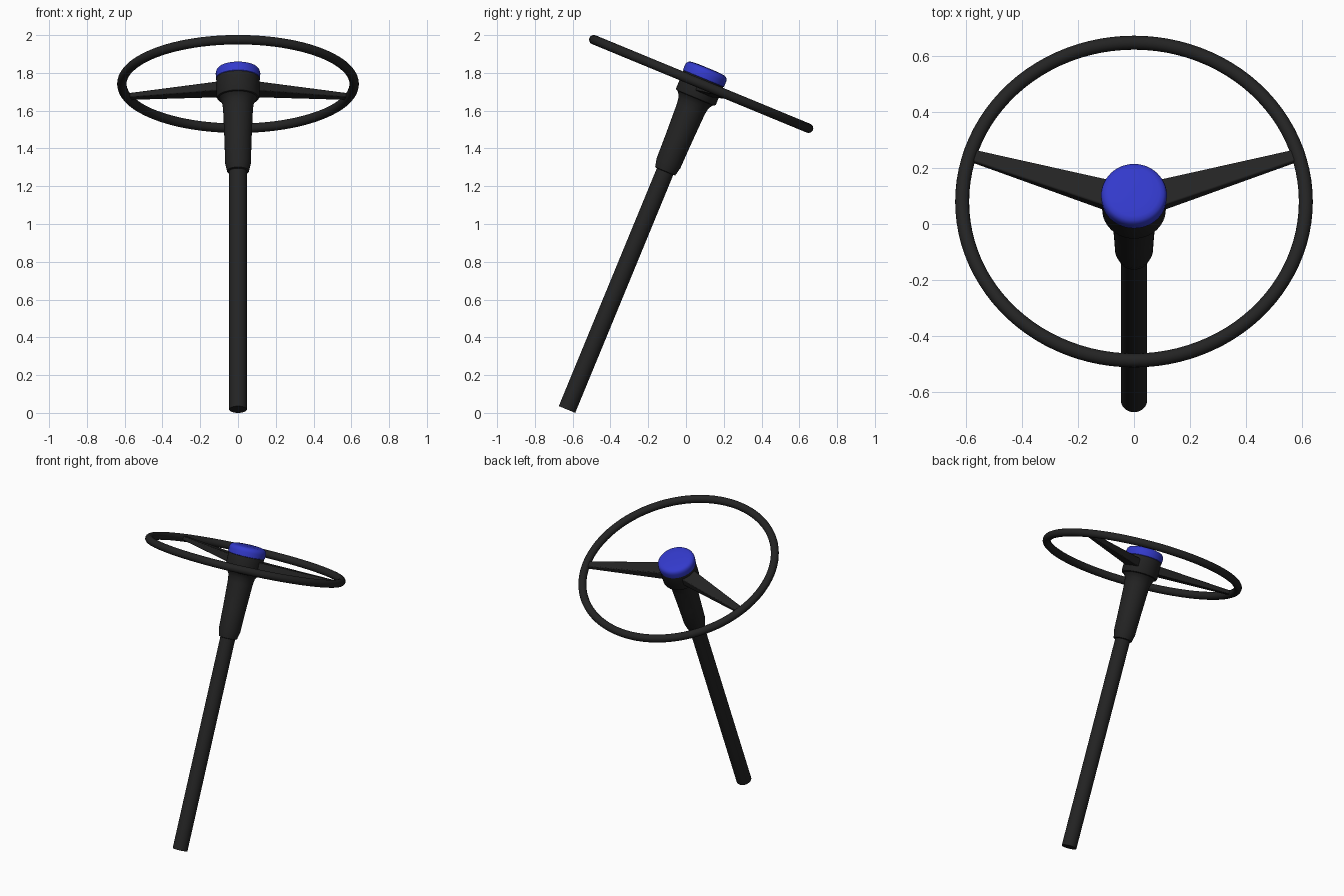
import bpy, bmesh, math
from mathutils import Matrix

if "Cube" in bpy.data.objects:
    bpy.data.objects.remove(bpy.data.objects["Cube"])

# local frame: origin at the shaft foot, local z runs up the tilted column
FRAME = Matrix.Translation((0, -0.63, 0.018)) @ Matrix.Rotation(-math.radians(22.4), 4, 'X')
RIM_S = 1.864


def material(name, col):
    m = bpy.data.materials.new(name)
    m.diffuse_color = (*col, 1)
    m.use_nodes = True
    m.node_tree.nodes["Principled BSDF"].inputs["Base Color"].default_value = m.diffuse_color
    return m


BLACK = material("black plastic", (0.017, 0.017, 0.017))
BLUE = material("blue cap", (0.033, 0.042, 0.60))


def finish(name, bm, mat, angle=35):
    bmesh.ops.recalc_face_normals(bm, faces=bm.faces[:])
    me = bpy.data.meshes.new(name)
    bm.to_mesh(me)
    bm.free()
    me.materials.append(mat)
    ob = bpy.data.objects.new(name, me)
    bpy.context.collection.objects.link(ob)
    ob.matrix_world = FRAME
    bpy.ops.object.select_all(action='DESELECT')
    ob.select_set(True)
    bpy.context.view_layer.objects.active = ob
    bpy.ops.object.shade_smooth_by_angle(angle=math.radians(angle))
    return ob


def lathe(name, profile, mat, n=48):
    """Closed solid of revolution from (radius, height) pairs."""
    bm = bmesh.new()
    rings = [[bm.verts.new((r * math.cos(2 * math.pi * i / n), r * math.sin(2 * math.pi * i / n), z))
              for i in range(n)] for r, z in profile]
    for a, b in zip(rings, rings[1:]):
        for i in range(n):
            bm.faces.new((a[i], a[(i + 1) % n], b[(i + 1) % n], b[i]))
    bm.faces.new(rings[0])
    bm.faces.new(rings[-1])
    return finish(name, bm, mat)


# column
lathe("column_shaft", [(0.047, 0), (0.047, 1.45)], BLACK)
lathe("column_shroud", [(0.050, 1.362), (0.058, 1.365), (0.060, 1.375), (0.068, 1.41), (0.072, 1.55),
                        (0.079, 1.72), (0.084, 1.755), (0.095, 1.775), (0.108, 1.79)], BLACK)

# hub and coloured cap
lathe("hub", [(0.100, 1.782), (0.110, 1.785), (0.114, 1.792), (0.114, 1.895)], BLACK)
lathe("horn_cap", [(0.112, 1.892), (0.117, 1.896), (0.118, 1.925), (0.115, 1.938),
                   (0.107, 1.948), (0.092, 1.953), (0.05, 1.956)], BLUE)

# rim: circle swept round the axis
bm = bmesh.new()
N, M, R, T = 96, 16, 0.615, 0.025
grid = []
for i in range(N):
    a = 2 * math.pi * i / N
    row = []
    for j in range(M):
        b = 2 * math.pi * j / M
        r = R + T * math.cos(b)
        row.append(bm.verts.new((r * math.cos(a), r * math.sin(a), RIM_S + T * math.sin(b))))
    grid.append(row)
for i in range(N):
    for j in range(M):
        p, q, k = grid[i], grid[(i + 1) % N], (j + 1) % M
        bm.faces.new((p[j], q[j], q[k], p[k]))
finish("wheel_rim", bm, BLACK, 60)

# spokes: tapered bars from hub to rim, mirrored left and right
for side, label in ((-1, "left"), (1, "right")):
    bm = bmesh.new()
    ends = []
    for x, y0, y1, z0, z1 in ((0.06, -0.034, 0.075, 1.818, 1.873), (0.597, 0.160, 0.203, 1.854, 1.877)):
        ends.append([bm.verts.new((side * x, y, z)) for y, z in ((y0, z0), (y1, z0), (y1, z1), (y0, z1))])
    a, b = ends
    for i in range(4):
        bm.faces.new((a[i], a[(i + 1) % 4], b[(i + 1) % 4], b[i]))
    bm.faces.new(a)
    bm.faces.new(b)
    ob = finish("spoke_" + label, bm, BLACK)
    bev = ob.modifiers.new("soft edges", 'BEVEL')
    bev.width = 0.005
    bev.segments = 2
